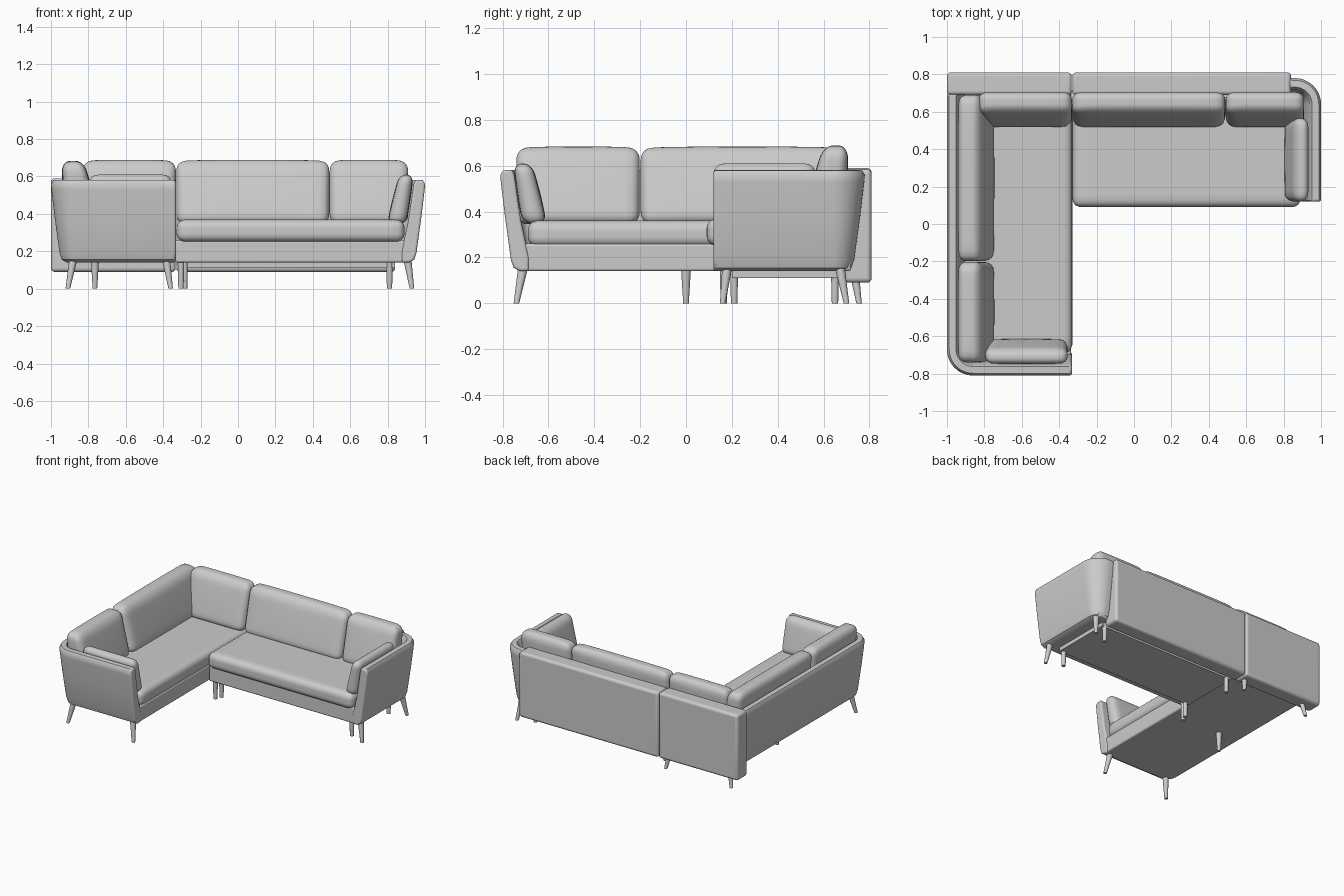
import bpy, bmesh, math
from mathutils import Vector

if "Cube" in bpy.data.objects:
    bpy.data.objects.remove(bpy.data.objects["Cube"])


def finish(name, bm, bevel=0.0):
    bmesh.ops.recalc_face_normals(bm, faces=bm.faces)
    me = bpy.data.meshes.new(name)
    bm.to_mesh(me)
    bm.free()
    ob = bpy.data.objects.new(name, me)
    bpy.context.collection.objects.link(ob)
    if bevel:
        m = ob.modifiers.new("bevel", "BEVEL")
        m.width, m.segments, m.limit_method = bevel, 4, "ANGLE"
    bpy.ops.object.select_all(action="DESELECT")
    bpy.context.view_layer.objects.active = ob
    ob.select_set(True)
    bpy.ops.object.shade_smooth_by_angle(angle=math.radians(40))
    return ob


def box(name, lo, hi, bevel):
    bm = bmesh.new()
    bmesh.ops.create_cube(bm, size=1)
    for v in bm.verts:
        v.co = [(lo[i] + hi[i]) / 2 + v.co[i] * (hi[i] - lo[i]) for i in range(3)]
    return finish(name, bm, bevel)


def cushion(name, axis, span, bottom, top, zs, r=0.04, puff=0.1, crown=0.0):
    """Rounded box along axis; bottom/top are its extents across, so it can lean and taper."""
    length, height = span[1] - span[0], zs[1] - zs[0]
    thick = (abs(bottom[1] - bottom[0]) + abs(top[1] - top[0])) / 2
    half = Vector((length, thick, height)) / 2
    r = min(r, half.y * 0.98, half.z * 0.98)
    bm = bmesh.new()
    bmesh.ops.create_cube(bm, size=2)
    bmesh.ops.subdivide_edges(bm, edges=bm.edges[:], cuts=17, use_grid_fill=True)
    for v in bm.verts:
        p = Vector([math.sin(c * math.pi / 2) * h for c, h in zip(v.co, half)])
        core = Vector([max(-(h - r), min(h - r, c)) for c, h in zip(p, half)])
        d = p - core
        p = core + d.normalized() * r if d.length > 1e-6 else p
        a, t, z = (p[i] / half[i] for i in range(3))
        bulge = (1 - a * a) * (1 - z * z)
        t *= 1 - puff / 2 + puff * bulge
        z += crown * (1 - a ** 4) * max(z, 0) * (1 - min(1, t * t))
        k = (z + 1) / 2
        lo = bottom[0] + (top[0] - bottom[0]) * k
        hi = bottom[1] + (top[1] - bottom[1]) * k
        along = (span[0] + span[1]) / 2 + a * length / 2
        across = (lo + hi) / 2 + t * (hi - lo) / 2
        zz = zs[0] + k * height
        v.co = (along, across, zz) if axis == "x" else (across, along, zz)
    return finish(name, bm)


def wrap_arm(name, start, corner, end, radius=0.14):
    """Leaning wall swept round one rounded corner; section is (inset, z)."""
    section = [(0.085, 0.14), (0.058, 0.155), (0.046, 0.19), (0.02, 0.38), (0.002, 0.53),
               (0.0, 0.56), (0.012, 0.58), (0.048, 0.582), (0.06, 0.565),
               (0.09, 0.36), (0.125, 0.2), (0.125, 0.14)]
    s, c, e = map(Vector, (start, corner, end))
    d1, d2 = (s - c).normalized(), (e - c).normalized()
    centre = c + (d1 + d2) * radius
    rail = [(s, d2)]
    for i in range(13):
        a = math.pi / 2 * i / 12
        n = d2 * math.cos(a) + d1 * math.sin(a)
        rail.append((centre - n * radius, n))
    rail.append((e, d1))
    bm = bmesh.new()
    rings = [[bm.verts.new((*(p + n * o), z)) for o, z in section] for p, n in rail]
    m = len(section)
    for A, B in zip(rings, rings[1:]):
        for j in range(m):
            bm.faces.new((A[j], A[(j + 1) % m], B[(j + 1) % m], B[j]))
    bm.faces.new(rings[0])
    bm.faces.new(rings[-1])
    ob = finish(name, bm, 0.012)
    ob.modifiers["bevel"].angle_limit = math.radians(60)
    return ob


def leg(name, foot, top, r_foot=0.012, r_top=0.022):
    bm = bmesh.new()
    bmesh.ops.create_cone(bm, cap_ends=True, segments=20, radius1=r_foot, radius2=r_top, depth=0.16)
    for v in bm.verts:
        k = v.co.z / 0.16 + 0.5
        v.co = (v.co.x + foot[0] + (top[0] - foot[0]) * k,
                v.co.y + foot[1] + (top[1] - foot[1]) * k, k * 0.16)
    return finish(name, bm)


# Bases and the lower frame under the right section
box("long_base", (-0.90, -0.73, 0.14), (-0.337, 0.72, 0.26), 0.012)
box("short_base", (-0.335, 0.125, 0.14), (0.91, 0.72, 0.26), 0.012)
box("under_frame", (-0.32, 0.20, 0.11), (0.84, 0.66, 0.145), 0.003)

# Back panels
box("corner_back_panel", (-1.0, 0.69, 0.09), (-0.333, 0.81, 0.59), 0.02)
box("main_back_panel", (-0.33, 0.69, 0.09), (0.84, 0.81, 0.585), 0.02)

# Arms wrapping round the rounded corners
wrap_arm("left_back_and_front_arm", (-1.0, 0.70), (-1.0, -0.81), (-0.332, -0.81))
wrap_arm("right_arm", (1.0, 0.12), (1.0, 0.78), (0.83, 0.78))

# Seat cushions
cushion("long_seat", "x", (-0.915, -0.33), (-0.69, 0.68), (-0.69, 0.68), (0.245, 0.362), 0.045, 0)
cushion("short_seat", "x", (-0.328, 0.89), (0.09, 0.68), (0.09, 0.68), (0.25, 0.37), 0.045, 0)

# Back cushions
for name, span in (("corner", (-0.83, -0.332)), ("middle", (-0.33, 0.488)), ("right", (0.49, 0.91))):
    cushion(name + "_back_cushion", "x", span, (0.505, 0.69), (0.595, 0.71), (0.345, 0.682),
            0.05, 0.08, 0.04)
for name, span in (("left_rear", (-0.198, 0.69)), ("left_front", (-0.74, -0.202))):
    cushion(name + "_back_cushion", "y", span, (-0.92, -0.735), (-0.945, -0.82), (0.345, 0.677),
            0.05, 0.08, 0.04)

# Small arm cushions
cushion("right_arm_cushion", "y", (0.12, 0.565), (0.795, 0.90), (0.86, 0.94), (0.345, 0.61), 0.045, 0.1)
cushion("front_arm_cushion", "x", (-0.795, -0.355), (-0.715, -0.605), (-0.755, -0.67), (0.345, 0.61), 0.045, 0.1)

# Splayed outer legs: foot and top positions
splayed = [((-0.91, -0.74), (-0.88, -0.71)), ((-0.36, -0.74), (-0.385, -0.71)),
           ((-0.91, 0.755), (-0.88, 0.73)), ((-0.36, 0.755), (-0.385, 0.73)),
           ((0.93, 0.16), (0.905, 0.18)), ((0.93, 0.70), (0.905, 0.67)),
           ((-0.765, 0.0), (-0.765, 0.0))]
for i, (foot, top) in enumerate(splayed):
    leg(f"splayed_leg_{i + 1}", foot, top)

# Straight support legs
for i, (x, y) in enumerate([(0.81, 0.21), (0.81, 0.65), (-0.285, 0.21), (-0.285, 0.65), (-0.305, 0.165)]):
    leg(f"support_leg_{i + 1}", (x, y), (x, y), 0.014, 0.018)
